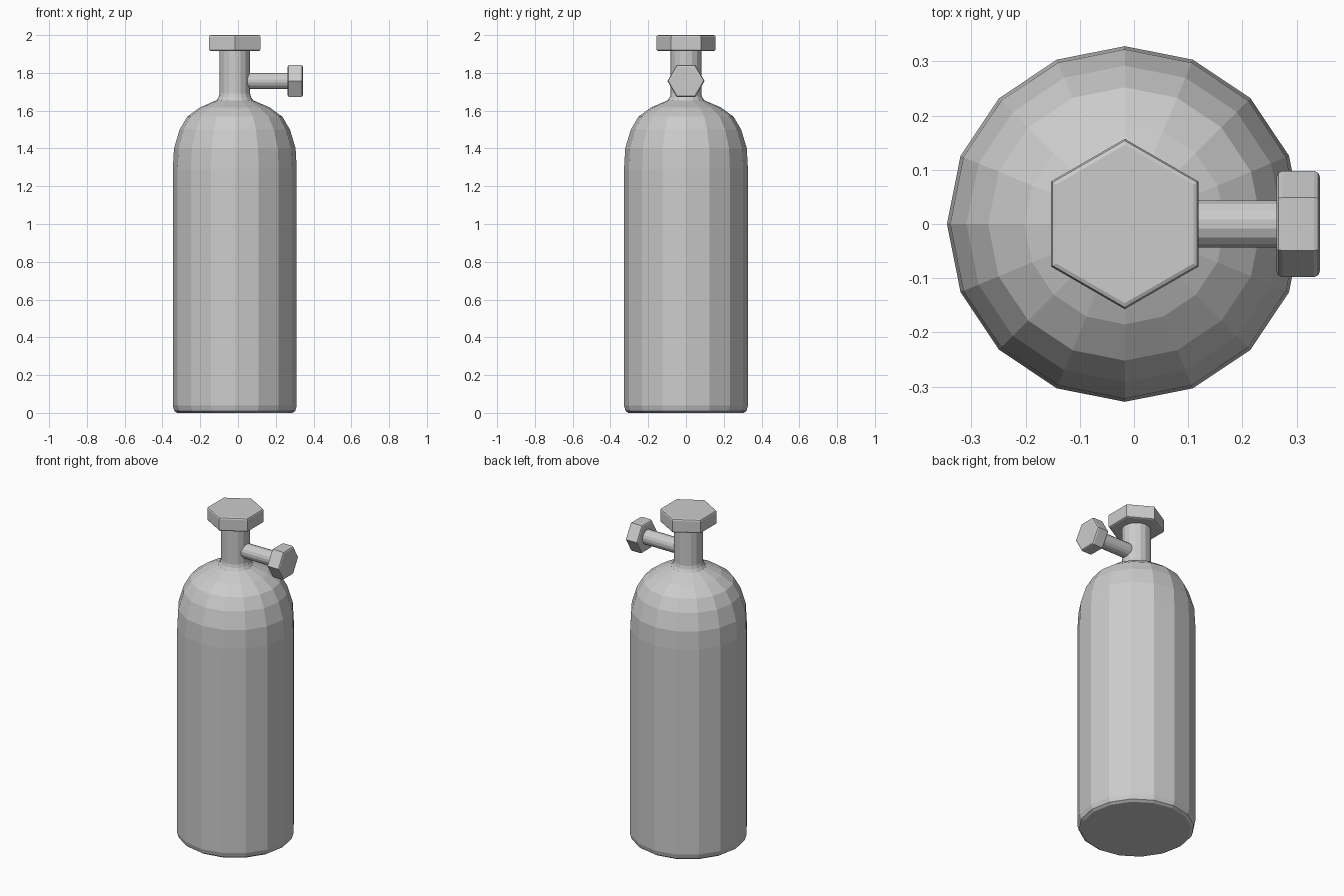
import bpy, bmesh
from math import pi, cos, sin
from mathutils import Matrix

if "Cube" in bpy.data.objects:
    bpy.data.objects.remove(bpy.data.objects["Cube"])

CX = -0.017      # tank axis
VALVE_Z = 1.757  # side valve axis height


def lathe(name, profile, sides, matrix, start=0.0):
    """Closed faceted solid from (radius, height) points around local z."""
    bm = bmesh.new()
    rings = []
    for r, h in profile:
        rings.append([bm.verts.new((r * cos(start + 2 * pi * i / sides),
                                    r * sin(start + 2 * pi * i / sides), h))
                      for i in range(sides)])
    for a, b in zip(rings, rings[1:]):
        for i in range(sides):
            j = (i + 1) % sides
            bm.faces.new((a[i], a[j], b[j], b[i]))
    bm.faces.new(rings[0][::-1])
    bm.faces.new(rings[-1])
    bm.transform(matrix)
    bmesh.ops.recalc_face_normals(bm, faces=bm.faces)
    mesh = bpy.data.meshes.new(name)
    bm.to_mesh(mesh)
    bm.free()
    obj = bpy.data.objects.new(name, mesh)
    bpy.context.collection.objects.link(obj)
    return obj


def hex_knob(name, radius, low, high, bevel, matrix):
    """Hexagonal knob with softened rims and corners pointing along y."""
    b, k = bevel, bevel * 0.3
    profile = [(radius - b, low), (radius - k, low + k), (radius, low + b),
               (radius, high - b), (radius - k, high - k), (radius - b, high)]
    return lathe(name, profile, 6, matrix, pi / 2)


upright = Matrix.Translation((CX, 0, 0))
sideways = Matrix.Translation((0, 0, VALVE_Z)) @ Matrix.Rotation(pi / 2, 4, 'Y')

# Tank with rounded base, domed shoulder and flared neck
lathe("tank", [
    (0.305, 0.0), (0.320, 0.010), (0.328, 0.038),
    (0.328, 1.29), (0.322, 1.40), (0.292, 1.50), (0.252, 1.568),
    (0.185, 1.617), (0.097, 1.655), (0.086, 1.672), (0.081, 1.69),
    (0.081, 1.93)], 16, upright)

# Top knob
hex_knob("top_knob", 0.157, 1.915, 2.0, 0.011, upright)

# Side valve stem and its knob
lathe("valve_stem", [(0.044, 0.0), (0.044, 0.28)], 16, sideways, pi / 16)
hex_knob("valve_knob", 0.098, 0.263, 0.343, 0.011, sideways)
